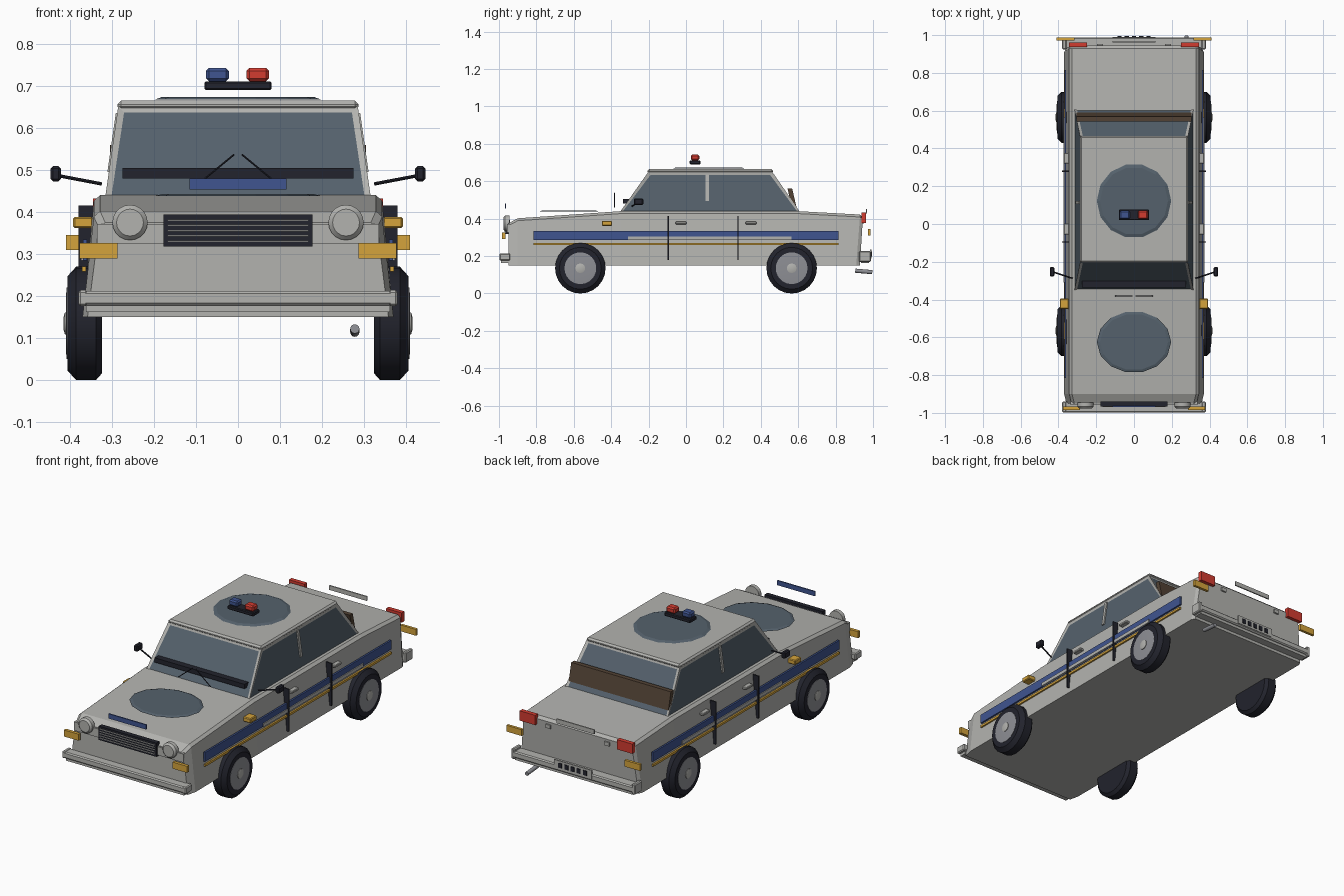
import bpy, bmesh, math
from mathutils import Vector

if "Cube" in bpy.data.objects:
    bpy.data.objects.remove(bpy.data.objects["Cube"])


def mat(name, r, g, b):
    m = bpy.data.materials.new(name)
    m.diffuse_color = (r, g, b, 1)
    m.use_nodes = True
    m.node_tree.nodes["Principled BSDF"].inputs["Base Color"].default_value = m.diffuse_color
    return m


PAINT = mat("light grey paint", .45, .45, .43)
GLASS = mat("blue grey glass", .09, .12, .15)
BLACK = mat("near black", .016, .017, .026)
BLUE = mat("blue", .05, .09, .28)
YELLOW = mat("amber", .66, .37, .045)
RED = mat("red", .65, .045, .03)
BROWN = mat("brown", .085, .055, .035)
STEEL = mat("wheel steel", .27, .275, .30)


def finish(name, bm, *mats):
    bmesh.ops.recalc_face_normals(bm, faces=bm.faces)
    me = bpy.data.meshes.new(name)
    bm.to_mesh(me)
    bm.free()
    for m in mats:
        me.materials.append(m)
    ob = bpy.data.objects.new(name, me)
    bpy.context.collection.objects.link(ob)
    return ob


def box(name, x, y, z, m, bevel=0):
    """Box from (min, max) ranges, with an optional chamfer."""
    bm = bmesh.new()
    bmesh.ops.create_cube(bm, size=1)
    for v in bm.verts:
        v.co = [r[0] if c < 0 else r[1] for c, r in zip(v.co, (x, y, z))]
    if bevel:
        bmesh.ops.bevel(bm, geom=bm.edges[:], offset=bevel, segments=1, affect='EDGES')
    return finish(name, bm, m)


def pair(name, x, y, z, m, bevel=0):
    """The same box on both sides of the car."""
    box(name + "_right", x, y, z, m, bevel)
    box(name + "_left", (-x[1], -x[0]), y, z, m, bevel)


def lathe(name, profile, origin, axis, m, n=24, smooth=True):
    """Closed solid from (radius, distance) rings along an axis."""
    bm = bmesh.new()
    q = Vector(axis).to_track_quat('Z', 'Y')
    rings = [[bm.verts.new(Vector(origin) + q @ Vector((r * math.cos(a), r * math.sin(a), d)))
              for a in (2 * math.pi * i / n for i in range(n))] for r, d in profile]
    for a, b in zip(rings, rings[1:]):
        for i in range(n):
            j = (i + 1) % n
            bm.faces.new((a[i], a[j], b[j], b[i]))
    bm.faces.new(rings[0])
    bm.faces.new(rings[-1])
    ob = finish(name, bm, m)
    if smooth:
        bpy.ops.object.select_all(action='DESELECT')
        ob.select_set(True)
        bpy.context.view_layer.objects.active = ob
        bpy.ops.object.shade_smooth_by_angle(angle=math.radians(35))
    return ob


def rod(name, a, b, r, m, n=8):
    d = Vector(b) - Vector(a)
    return lathe(name, [(r, 0), (r, d.length)], a, d, m, n)


# Lower body: cross-sections lofted from nose to tail
# (floor y, top y, top height, side inset)
stations = [(-.95, -.95, .375, .012), (-.90, -.90, .402, 0), (-.35, -.35, .44, 0),
            (.60, .60, .44, 0), (.91, .93, .422, 0), (.93, .945, .408, .01)]
bm = bmesh.new()
loops = []
for yb, yt, top, ins in stations:
    half = [(.37 - ins, yb, .15), (.343 - ins, yt, top - .013), (.328 - ins, yt, top)]
    pts = half + [(-x, y, z) for x, y, z in reversed(half)]
    loops.append([bm.verts.new(p) for p in pts])
for a, b in zip(loops, loops[1:]):
    for i in range(6):
        j = (i + 1) % 6
        bm.faces.new((a[i], a[j], b[j], b[i]))
bm.faces.new(loops[0])
bm.faces.new(loops[-1])
finish("body", bm, PAINT)

# Cabin with glass inset in its four sloping faces
bm = bmesh.new()
low = [bm.verts.new(p) for p in ((-.318, -.364, .42), (.318, -.364, .42), (.318, .62, .42), (-.318, .62, .42))]
high = [bm.verts.new(p) for p in ((-.285, -.2, .652), (.285, -.2, .652), (.285, .46, .652), (-.285, .46, .652))]
sides = [bm.faces.new((low[i], low[(i + 1) % 4], high[(i + 1) % 4], high[i])) for i in range(4)]
bm.faces.new(high)
bm.faces.new(low)
bmesh.ops.recalc_face_normals(bm, faces=bm.faces)
bmesh.ops.inset_individual(bm, faces=sides, thickness=.021, depth=-.004)
for f in sides:
    f.material_index = 1
finish("cabin", bm, PAINT, GLASS)
box("roof", (-.287, .287), (-.205, .466), (.642, .665), PAINT, .009)

# Centre pillars, following the lean of the side glass
for s in (-1, 1):
    p = box("centre_pillar", (-.004, .004), (.105, .122), (.495, .635), PAINT)
    for v in p.data.vertices:
        v.co.x += s * (.3145 - .142 * (v.co.z - .44))

# Round roof and bonnet panels
lathe("roof_disc", [(.197, 0), (.18, .006)], (0, .122, .668), (0, 0, 1), GLASS, 14, False)
disc = lathe("bonnet_disc", [(.197, 0), (.18, .005)], (0, 0, .438), (0, 0, 1), GLASS, 14, False)
disc.scale.y = .83
disc.location.y = -.625

# Roof light bar
box("light_bar_base", (-.08, .08), (.02, .077), (.69, .711), BLACK, .004)
box("blue_lamp", (-.076, -.022), (.026, .071), (.711, .743), BLUE, .007)
box("red_lamp", (.02, .074), (.026, .071), (.711, .743), RED, .007)

# Wheels
for s, side in ((-1, "left"), (1, "right")):
    for y, end in ((-.565, "front"), (.565, "rear")):
        n = end + "_" + side
        o, ax = (s * .323, y, .135), (s, 0, 0)
        lathe("tyre_" + n, [(.09, 0), (.118, 0), (.135, .015), (.135, .062), (.112, .083), (.085, .083)], o, ax, BLACK)
        lathe("hub_" + n, [(.085, .06), (.085, .0845), (.07, .086)], o, ax, STEEL)
        lathe("hub_cap_" + n, [(.026, .08), (.026, .089), (.015, .092)], o, ax, PAINT, 12)

# Side stripes, trim, door gaps and handles
pair("blue_stripe", (.359, .369), (-.815, .815), (.285, .335), BLUE)
pair("yellow_stripe", (.362, .371), (-.815, .815), (.258, .270), YELLOW)
pair("door_trim", (.364, .374), (-.31, .565), (.285, .304), PAINT)
for y in (-.095, .279):
    pair("door_gap", (.345, .380), (y - .003, y + .003), (.18, .415), BLACK)
for y in (-.027, .348):
    pair("door_handle", (.345, .372), (y - .029, y + .029), (.370, .384), PAINT, .003)
pair("side_marker", (.345, .392), (-.45, -.395), (.362, .388), YELLOW, .004)

# Bumpers with raised end caps
for y, name in (((-.998, -.94), "front"), ((.925, .988), "rear")):
    box(name + "_bumper", (-.37, .37), y, (.177, .212), PAINT, .006)
    box(name + "_bumper_lip", (-.362, .362), (y[0] + .01, y[1] - .01), (.162, .18), PAINT)
    pair(name + "_bumper_end", (.358, .38), y, (.168, .226) if name == "rear" else (.176, .214), PAINT, .005)

# Nose: grille with slats, lamps and blue plate
box("nose_band", (-.335, .335), (-.957, -.94), (.325, .372), PAINT)
box("grille", (-.177, .177), (-.966, -.94), (.318, .394), BLACK)
for i in range(5):
    z = .331 + i * .0125
    box("grille_slat", (-.168, .168), (-.970, -.964), (z - .0018, z + .0018), PAINT)
for s in (-1, 1):
    lathe("headlight", [(.042, 0), (.042, .022), (.032, .032)], (s * .257, -.945, .375), (0, -1, 0), PAINT, 20)
pair("front_indicator", (.287, .377), (-.984, -.966), (.29, .326), YELLOW)
box("front_blue_plate", (-.115, .115), (-.969, -.962), (.454, .480), BLUE)

# Tail: lamps, trunk plate and number plate
pair("tail_lamp", (.25, .345), (.938, .962), (.378, .432), RED)
pair("rear_indicator", (.315, .409), (.972, .987), (.31, .345), YELLOW)
box("trunk_plate", (-.115, .115), (.962, .969), (.428, .452), PAINT)
pair("trunk_catch", (.165, .195), (.94, .952), (.375, .395), PAINT)
box("number_plate", (-.115, .115), (.984, .991), (.188, .236), PAINT)
for i in range(5):
    x = (i - 2) * .038
    box("plate_mark", (x - .011, x + .011), (.989, .994), (.199, .225), BLACK)
rod("exhaust", (.278, .905, .122), (.278, .996, .114), .011, STEEL, 12)

# Dashboard bar, rear shelf panel and wipers
box("dash_bar", (-.275, .275), (-.336, -.302), (.480, .505), BLACK)
shelf = box("rear_shelf", (-.305, .305), (.543, .568), (.465, .56), BROWN)
for v in shelf.data.vertices:
    if v.co.z < .5:
        v.co.y += .022
for s in (-1, 1):
    rod("wiper", (s * .1, -.382, .462), (s * .009, -.382, .537), .0025, BLACK, 6)

# Door mirrors
for s in (-1, 1):
    rod("mirror_arm", (s * .325, -.288, .467), (s * .425, -.255, .486), .004, BLACK)
pair("mirror", (.421, .446), (-.278, -.228), (.473, .509), BLACK, .006)
